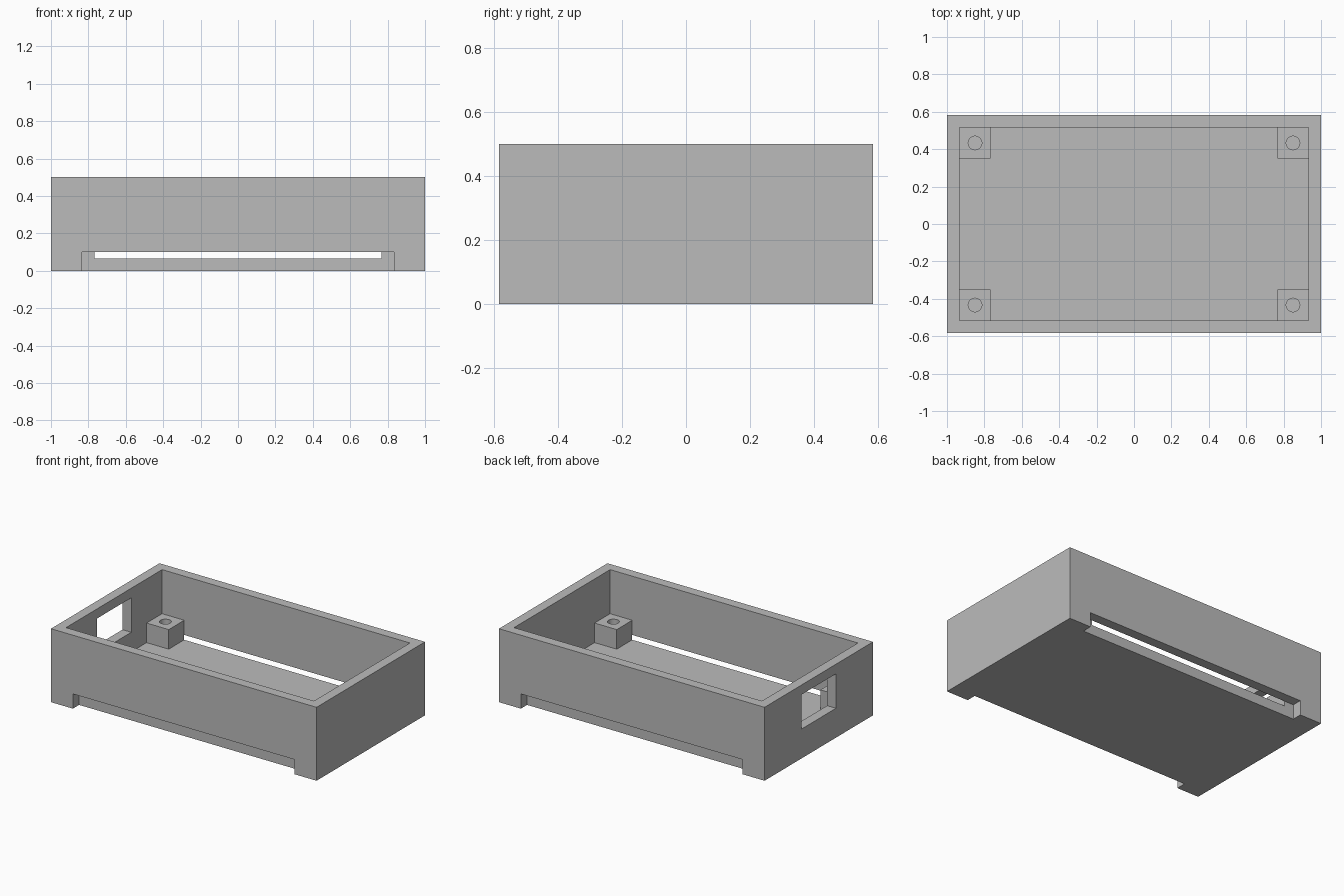
import bpy
import bmesh

cube = bpy.data.objects.get("Cube")
if cube:
    bpy.data.objects.remove(cube, do_unlink=True)

# Main dimensions
HX, HY, HEIGHT = 1.0, 0.5833, 0.5
WALL = 0.0667
POST, POST_TOP, HOLE_R = 0.1667, 0.2, 0.0365
IX, IY = HX - WALL, HY - WALL

grey = bpy.data.materials.new("Light grey plastic")
grey.use_nodes = True
colour = (0.5, 0.5, 0.5, 1)
grey.diffuse_color = colour
grey.node_tree.nodes["Principled BSDF"].inputs["Base Color"].default_value = colour


def finish(name, bm):
    mesh = bpy.data.meshes.new(name)
    bm.to_mesh(mesh)
    bm.free()
    mesh.materials.append(grey)
    obj = bpy.data.objects.new(name, mesh)
    bpy.context.collection.objects.link(obj)
    return obj


def box(name, low, high):
    bm = bmesh.new()
    bmesh.ops.create_cube(bm, size=1)
    for v in bm.verts:
        v.co = [a if c < 0 else b for c, a, b in zip(v.co, low, high)]
    return finish(name, bm)


def cylinder(name, radius, x, y, z0, z1):
    bm = bmesh.new()
    bmesh.ops.create_cone(bm, cap_ends=True, segments=32, radius1=radius,
                          radius2=radius, depth=z1 - z0)
    bmesh.ops.translate(bm, verts=bm.verts, vec=(x, y, (z0 + z1) / 2))
    return finish(name, bm)


def cut(obj, cutter):
    """Subtract the cutter, bake the result and discard the cutter."""
    cutter.hide_render = True
    mod = obj.modifiers.new("Cut", 'BOOLEAN')
    mod.operation = 'DIFFERENCE'
    mod.solver = 'EXACT'
    mod.object = cutter
    graph = bpy.context.evaluated_depsgraph_get()
    baked = bpy.data.meshes.new_from_object(obj.evaluated_get(graph))
    obj.modifiers.clear()
    obj.data = baked
    bpy.data.objects.remove(cutter, do_unlink=True)


# Open tray
tray = box("enclosure_tray", (-HX, -HY, 0), (HX, HY, HEIGHT))
cut(tray, box("cavity_cutter", (-IX, -IY, WALL), (IX, IY, HEIGHT + 0.1)))

# Long low slots through the front and back walls
for side in (-1, 1):
    y0, y1 = sorted((side * IY, side * (HY + 0.1)))
    cut(tray, box("slot_cutter", (-0.835, y0, -0.1), (0.835, y1, 0.1)))

# Connector window in one end wall
cut(tray, box("window_cutter", (-HX - 0.1, -0.185, 0.2),
              (-IX + 0.1, 0.185, 0.4345)))

# Drilled corner posts
for sx, xname in ((-1, "right"), (1, "left")):
    for sy, yname in ((-1, "front"), (1, "back")):
        x0, x1 = sorted((sx * IX, sx * (IX - POST)))
        y0, y1 = sorted((sy * IY, sy * (IY - POST)))
        post = box(f"screw_post_{yname}_{xname}",
                   (x0, y0, WALL), (x1, y1, POST_TOP))
        cut(post, cylinder("hole_cutter", HOLE_R, (x0 + x1) / 2,
                           (y0 + y1) / 2, 0, HEIGHT))
        # Smooth the hole wall only
        for face in post.data.polygons:
            n = face.normal
            face.use_smooth = abs(n.z) < 0.5 and face.area < 0.005
        bpy.ops.object.select_all(action='DESELECT')
        post.select_set(True)
        bpy.context.view_layer.objects.active = post
        bpy.ops.object.shade_smooth_by_angle()
